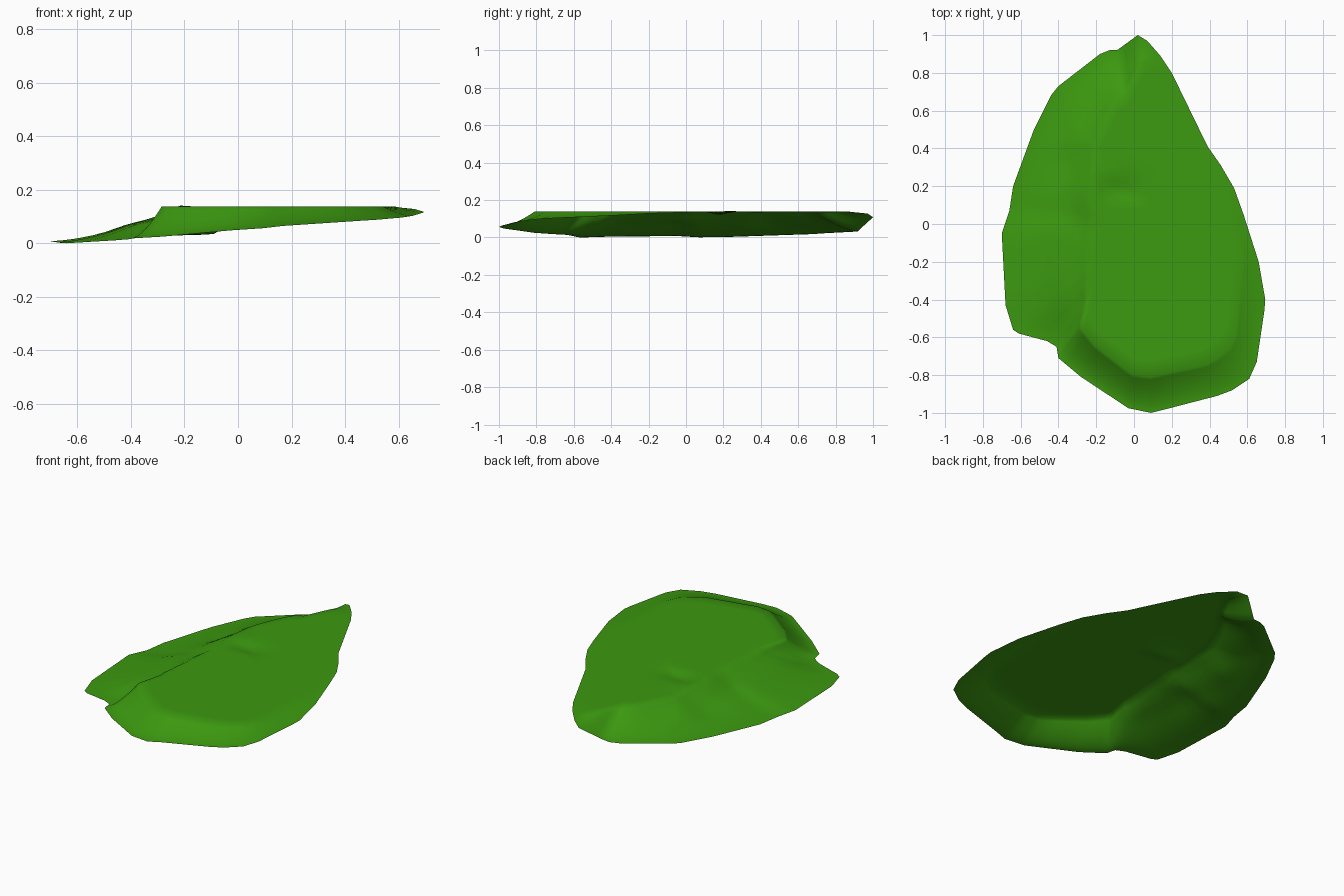
import bpy, math

# Leaf rim, clockwise from the tip: x, y, z, fraction of the way out where the flat top ends
RIM = [
    (0.02, 1.0, .11, .85), (0.07, .97, .13, .9), (.14, .89, .138, .9), (.2, .8, .14, .9),
    (.39, .41, .14, .9), (.46, .31, .14, .9), (.53, .19, .14, .9), (.58, .05, .138, .9),
    (.66, -.2, .13, .86), (.695, -.4, .119, .78), (.69, -.46, .116, .78), (.65, -.73, .104, .8),
    (.61, -.82, .098, .8), (.52, -.88, .09, .81), (.44, -.91, .085, .82), (.17, -.98, .067, .81),
    (.09, -1.0, .058, .81), (-.03, -.975, .05, .82), (-.28, -.81, .027, .8), (-.4, -.71, .02, .77),
    (-.41, -.65, .017, .72), (-.46, -.62, .013, .62), (-.61, -.58, .004, .48), (-.64, -.56, .002, .46),
    (-.68, -.43, .006, .42), (-.7, -.05, .01, .4), (-.66, .07, .003, .41), (-.64, .2, .004, .43),
    (-.53, .5, .014, .5), (-.44, .68, .02, .58), (-.4, .73, .024, .6), (-.18, .9, .033, .72),
    (-.13, .92, .034, .74), (-.09, .92, .037, .75),
]
# Dents and wrinkles: x, y, height, x radius, y radius
DENTS = [
    (-.06, .18, -.016, .12, .05), (-.36, .33, -.012, .06, .06), (-.28, -.03, -.012, .05, .05),
    (-.25, .55, -.008, .07, .10), (-.27, .2, .010, .06, .10), (-.3, -.3, -.008, .05, .15),
    (-.42, -.1, .006, .06, .25), (-.2, .38, -.006, .05, .06),
]
CX, CY, TOP = 0.1, 0.0, 0.14
SUB, SLOPE, FLAT = 3, 12, 10


def dent(x, y):
    return sum(h * math.exp(-((x - a) / rx) ** 2 - ((y - b) / ry) ** 2)
               for a, b, h, rx, ry in DENTS)


# Subdivide the rim evenly between its corners
rim = []
for p, q in zip(RIM, RIM[1:] + RIM[:1]):
    for k in range(SUB):
        rim.append([a + (b - a) * k / SUB for a, b in zip(p, q)])
n = len(rim)

# Rings from the rim up the slope, then across the flat top to the centre
verts = []
for r in range(SLOPE + FLAT):
    for x, y, z, s in rim:
        if r <= SLOPE:
            t = r / SLOPE
            f = 1 - (1 - s) * t
            h = z + (TOP - z) * t ** 1.6
        else:
            t = 1
            f = s * (1 - (r - SLOPE) / FLAT)
            h = TOP
        px, py = CX + (x - CX) * f, CY + (y - CY) * f
        verts.append((px, py, h + dent(px, py) * min(1, 2 * t)))
verts.append((CX, CY, TOP + dent(CX, CY)))

faces = []
for r in range(SLOPE + FLAT - 1):
    for i in range(n):
        j = (i + 1) % n
        faces.append((r * n + i, (r + 1) * n + i, (r + 1) * n + j, r * n + j))
last = (SLOPE + FLAT - 1) * n
faces += [(last + i, len(verts) - 1, last + (i + 1) % n) for i in range(n)]

# Stand the sheet on the ground
low = min(v[2] for v in verts)
verts = [(x, y, z - low) for x, y, z in verts]

mesh = bpy.data.meshes.new("leaf")
mesh.from_pydata(verts, [], faces)
mesh.shade_smooth()
leaf = bpy.data.objects.new("leaf", mesh)
bpy.context.collection.objects.link(leaf)

green = bpy.data.materials.new("leaf_green")
green.diffuse_color = (0.045, 0.32, 0.005, 1)
mesh.materials.append(green)
